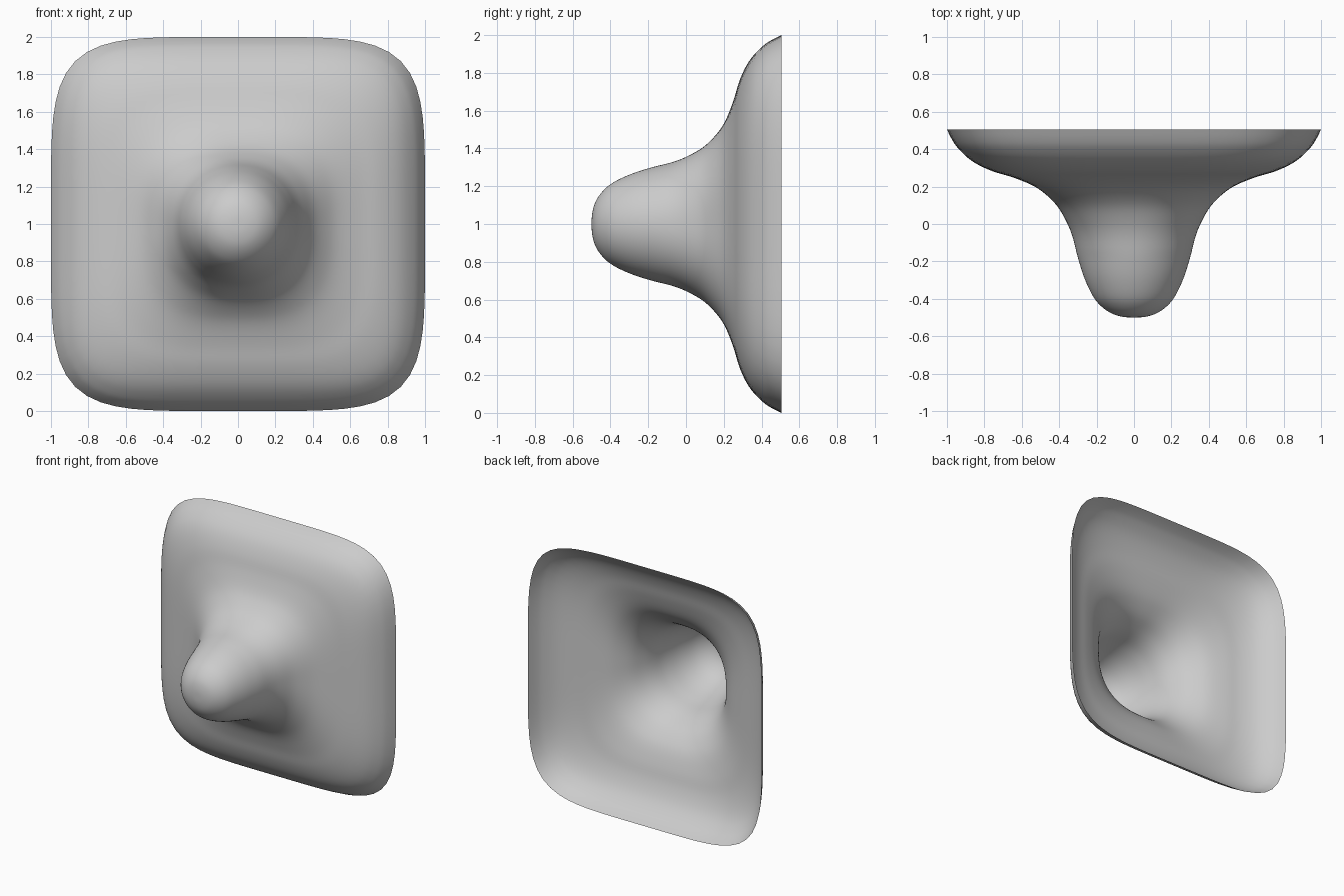
import bpy, bmesh
from math import sin, cos, pi

if "Cube" in bpy.data.objects:
    bpy.data.objects.remove(bpy.data.objects["Cube"])

SEGMENTS = 96
STEPS = 4
# Profile from nub tip to open rear rim: (distance from axis, y)
PROFILE = [(0.0, -0.5), (0.06, -0.496), (0.12, -0.478), (0.175, -0.44), (0.22, -0.385),
           (0.265, -0.29), (0.30, -0.18), (0.328, -0.07), (0.36, 0.01), (0.41, 0.095),
           (0.48, 0.165), (0.55, 0.21), (0.65, 0.25), (0.75, 0.28), (0.83, 0.315),
           (0.89, 0.355), (0.945, 0.41), (0.975, 0.455), (1.0, 0.505)]


def smooth_profile(pts, steps):
    """Catmull-Rom interpolation through the profile points."""
    ext = [(-pts[1][0], pts[1][1])] + pts + [pts[-1]]
    out = []
    for a, b, c, d in zip(ext, ext[1:], ext[2:], ext[3:]):
        for k in range(steps):
            t = k / steps
            out.append(tuple(0.5 * (2 * q + (r - p) * t + (2 * p - 5 * q + 4 * r - s) * t * t
                                    + (3 * q - p - 3 * r + s) * t ** 3)
                             for p, q, r, s in zip(a, b, c, d)))
    return out + [pts[-1]]


def ring_point(r, y, angle):
    """Round sections at the nub, turning into a rounded square at the rim."""
    f = min(max((r - 0.3) / 0.6, 0), 1)
    n = 2 + 3 * f
    c, s = cos(angle), sin(angle)
    k = r / (abs(c) ** n + abs(s) ** n) ** (1 / n)
    return (k * c, y, 1 + k * s)


# Hollow open-backed shell
bm = bmesh.new()
profile = smooth_profile(PROFILE, STEPS)
tip = bm.verts.new((0, profile[0][1], 1))
rings = [[bm.verts.new(ring_point(r, y, 2 * pi * i / SEGMENTS)) for i in range(SEGMENTS)]
         for r, y in profile[1:]]
for i in range(SEGMENTS):
    j = (i + 1) % SEGMENTS
    bm.faces.new((tip, rings[0][i], rings[0][j]))
    for inner, outer in zip(rings, rings[1:]):
        bm.faces.new((inner[i], outer[i], outer[j], inner[j]))
for face in bm.faces:
    face.smooth = True
bm.normal_update()
if sum(f.normal.y for f in bm.faces) > 0:
    bmesh.ops.reverse_faces(bm, faces=bm.faces)

mesh = bpy.data.meshes.new("nub_panel_shell")
bm.to_mesh(mesh)
bm.free()
bpy.context.collection.objects.link(bpy.data.objects.new("nub_panel_shell", mesh))
